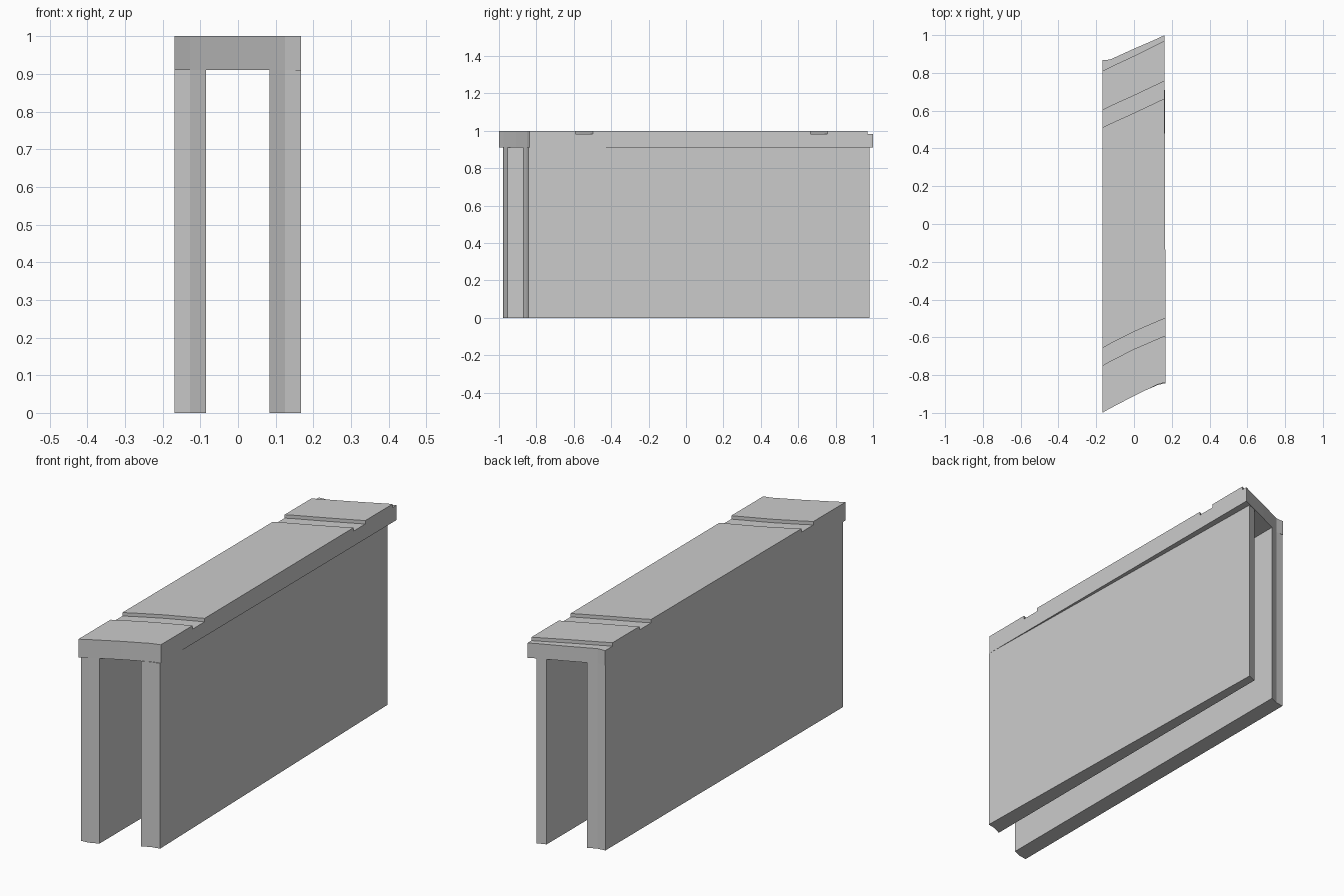
import bpy, bmesh

if "Cube" in bpy.data.objects:
    bpy.data.objects.remove(bpy.data.objects["Cube"])


def make_object(name, bm):
    bmesh.ops.recalc_face_normals(bm, faces=bm.faces)
    mesh = bpy.data.meshes.new(name)
    bm.to_mesh(mesh)
    bm.free()
    obj = bpy.data.objects.new(name, mesh)
    bpy.context.collection.objects.link(obj)
    return obj


def prism(name, outline, z0, z1):
    bm = bmesh.new()
    low = bm.faces.new([bm.verts.new((x, y, z0)) for x, y in outline])
    res = bmesh.ops.extrude_face_region(bm, geom=[low])
    for v in res["geom"]:
        if isinstance(v, bmesh.types.BMVert):
            v.co.z = z1
    return make_object(name, bm)


UNDER, GROOVE, TOP = 0.91, 0.983, 1.0

# Deck stations across the width: x, front edge, two groove starts, back step, back edge
stations = [
    (-0.168, -1.0, -0.75, 0.51, 0.81, 0.868),
    (-0.128, -0.977, -0.727, 0.53, 0.83, 0.87),
    (0.0, -0.91, -0.662, 0.588, 0.89, 0.928),
    (0.125, -0.85, -0.608, 0.647, 0.952, 0.982),
    (0.167, -0.838, -0.59, 0.665, 0.97, 1.0),
]


def deck_profile(front, g1, g2, step, back):
    pts = [(front, UNDER), (front, TOP)]
    for g in (g1, g2):
        pts += [(g, TOP), (g, GROOVE), (g + 0.092, GROOVE), (g + 0.092, TOP)]
    return pts + [(step, TOP), (step, GROOVE), (back, GROOVE), (back, UNDER)]


# Skewed deck slab, lofted from left to right with its two cross grooves
bm = bmesh.new()
rings = []
for i, (x, *edges) in enumerate(stations):
    last = i == len(stations) - 1
    rings.append([bm.verts.new((x - (0.005 if last and y > 0.45 else 0), y, z))
                  for y, z in deck_profile(*edges)])
n = len(rings[0])
for a, b in zip(rings, rings[1:]):
    for k in range(n):
        bm.faces.new((a[k], a[(k + 1) % n], b[(k + 1) % n], b[k]))
bm.faces.new(rings[0])
bm.faces.new(rings[-1])
make_object("deck", bm)

# Left wall, full thickness along its length
prism("left_wall", [
    (-0.168, -0.978), (-0.128, -0.973), (-0.085, -0.955),
    (-0.085, 0.889), (-0.128, 0.87), (-0.168, 0.866)], 0, UNDER)

# Right wall, outer face tapering inwards towards the back
prism("right_wall", [
    (0.083, -0.872), (0.125, -0.852), (0.167, -0.843),
    (0.127, 0.98), (0.083, 0.963)], 0, UNDER)
